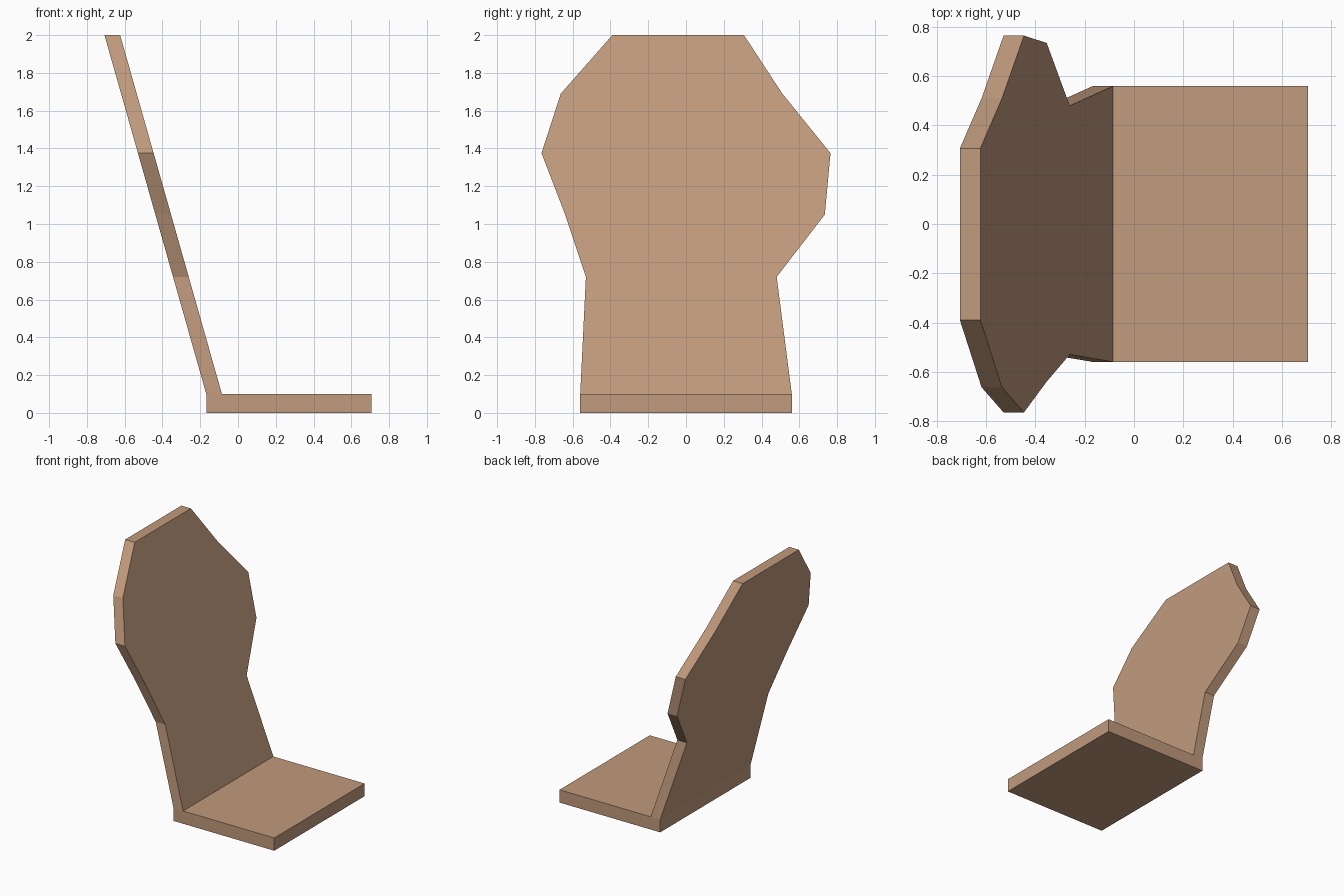
import bpy, bmesh

if "Cube" in bpy.data.objects:
    bpy.data.objects.remove(bpy.data.objects["Cube"])

wood = bpy.data.materials.new("tan wood")
wood.diffuse_color = (0.533, 0.328, 0.205, 1.0)
wood.use_nodes = True
wood.node_tree.nodes["Principled BSDF"].inputs["Base Color"].default_value = wood.diffuse_color

W, T = 0.56, 0.10            # seat half width, seat thickness
X_BACK, X_JOIN, X_FRONT = -0.168, -0.085, 0.707


def finish(name, bm):
    bmesh.ops.recalc_face_normals(bm, faces=bm.faces)
    mesh = bpy.data.meshes.new(name)
    bm.to_mesh(mesh)
    bm.free()
    mesh.materials.append(wood)
    obj = bpy.data.objects.new(name, mesh)
    bpy.context.collection.objects.link(obj)


def bridge(bm, a, b, closed=True):
    """Quads between two matching vertex rows."""
    n = len(a)
    for i in range(n if closed else n - 1):
        j = (i + 1) % n
        bm.faces.new((a[i], a[j], b[j], b[i]))


# Seat slab: side profile swept across y, top left open where the back joins
profile = [(X_BACK, T), (X_BACK, 0), (X_FRONT, 0), (X_FRONT, T), (X_JOIN, T)]
bm = bmesh.new()
sides = [[bm.verts.new((x, y, z)) for x, z in profile] for y in (-W, W)]
bridge(bm, *sides, closed=False)
for side in sides:
    bm.faces.new(side)
finish("seat", bm)

# Back panel: irregular outline (y, z) sheared backwards, open at its foot
outline = [(W, T), (0.48, 0.72), (0.735, 1.05), (0.765, 1.375), (0.51, 1.69),
           (0.307, 2.0), (-0.39, 2.0), (-0.663, 1.69), (-0.765, 1.375),
           (-0.64, 1.05), (-0.53, 0.72), (-W, T)]
slope = (-0.707 - X_BACK) / (2.0 - T)
bm = bmesh.new()
rows = [[bm.verts.new((x0 + slope * (z - T), y, z)) for y, z in outline]
        for x0 in (X_BACK, X_JOIN)]
bridge(bm, *rows, closed=False)
for row in rows:
    bm.faces.new(row)
finish("backrest", bm)
